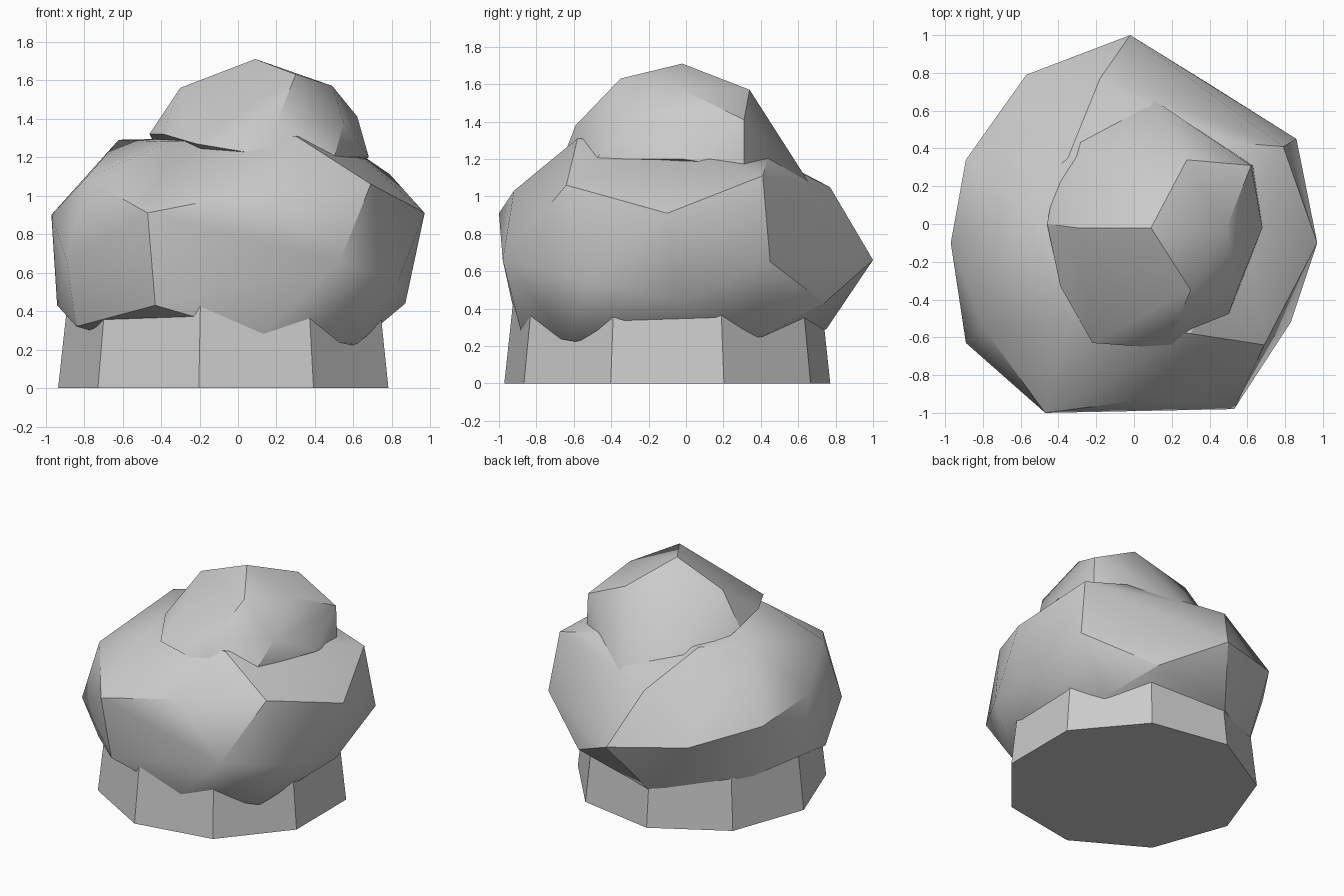
import bpy, bmesh
from math import cos, sin, radians

if "Cube" in bpy.data.objects:
    bpy.data.objects.remove(bpy.data.objects["Cube"])


def hull(name, pts, angle=30):
    """Faceted stone: convex hull around a few corner points."""
    bm = bmesh.new()
    for p in pts:
        bm.verts.new(p)
    res = bmesh.ops.convex_hull(bm, input=bm.verts)
    junk = {e for k in ("geom_interior", "geom_unused") for e in res[k]
            if isinstance(e, bmesh.types.BMVert)}
    bmesh.ops.delete(bm, geom=list(junk), context='VERTS')
    bmesh.ops.recalc_face_normals(bm, faces=bm.faces)
    me = bpy.data.meshes.new(name)
    bm.to_mesh(me)
    bm.free()
    ob = bpy.data.objects.new(name, me)
    bpy.context.collection.objects.link(ob)
    bpy.ops.object.select_all(action='DESELECT')
    ob.select_set(True)
    bpy.context.view_layer.objects.active = ob
    if angle:
        bpy.ops.object.shade_smooth_by_angle(angle=radians(angle))
    return ob


# Nine-sided tapered plinth
hull("base_block",
     [(-0.05 + r * cos(radians(20 + 40 * i)), -0.1 + r * sin(radians(20 + 40 * i)), z)
      for r, z in ((0.885, 0), (0.83, 0.5)) for i in range(9)], angle=0)

# Wide lower boulder: upper, middle, then underside corners
upper = [(-.62, .10, 1.29), (.30, -.58, 1.31), (.60, 0, 1.24), (.41, .44, 1.21),
         (-.18, .77, 1.05), (-.35, .35, 1.27), (.79, .41, 1.11), (.69, -.64, 1.06),
         (.14, -.92, 1.03), (-.79, -.56, 1.09), (-.35, -.5, 1.28)]
middle = [(-.47, -1.0, .91), (.53, -.98, .66), (.97, -.10, .91), (-.97, -.10, .90),
          (-.89, -.63, .66), (.86, .45, .65), (-.02, 1.0, .66), (-.57, .79, .72),
          (-.89, .34, .80), (.83, -.52, .55)]
under = [(.87, -.05, .44), (.40, .74, .43), (-.43, -.93, .43), (-.94, -.12, .43),
         (.12, -.88, .27), (.62, -.62, .23), (-.84, -.5, .32), (-.2, .75, .29),
         (-.7, .4, .33), (.6, .4, .25), (0, 0, .08)]
hull("lower_boulder", upper + middle + under)

# Small boulder resting on top
hull("upper_boulder", [
    (.09, -.02, 1.71), (-.30, -.02, 1.56), (.30, -.35, 1.63), (.28, .34, 1.57),
    (.62, .31, 1.41), (.49, -.02, 1.57), (.55, -.34, 1.38), (.20, -.59, 1.38),
    (-.22, -.63, 1.27), (-.39, -.33, 1.32), (.20, -.66, 1.20), (.50, -.48, 1.20),
    (.68, -.02, 1.20), (.63, .31, 1.15), (.10, .66, 1.07), (-.30, .44, 1.20),
    (-.15, .38, 1.42), (-.46, 0, 1.32), (-.41, .27, 1.22), (.1, 0, .95)])
